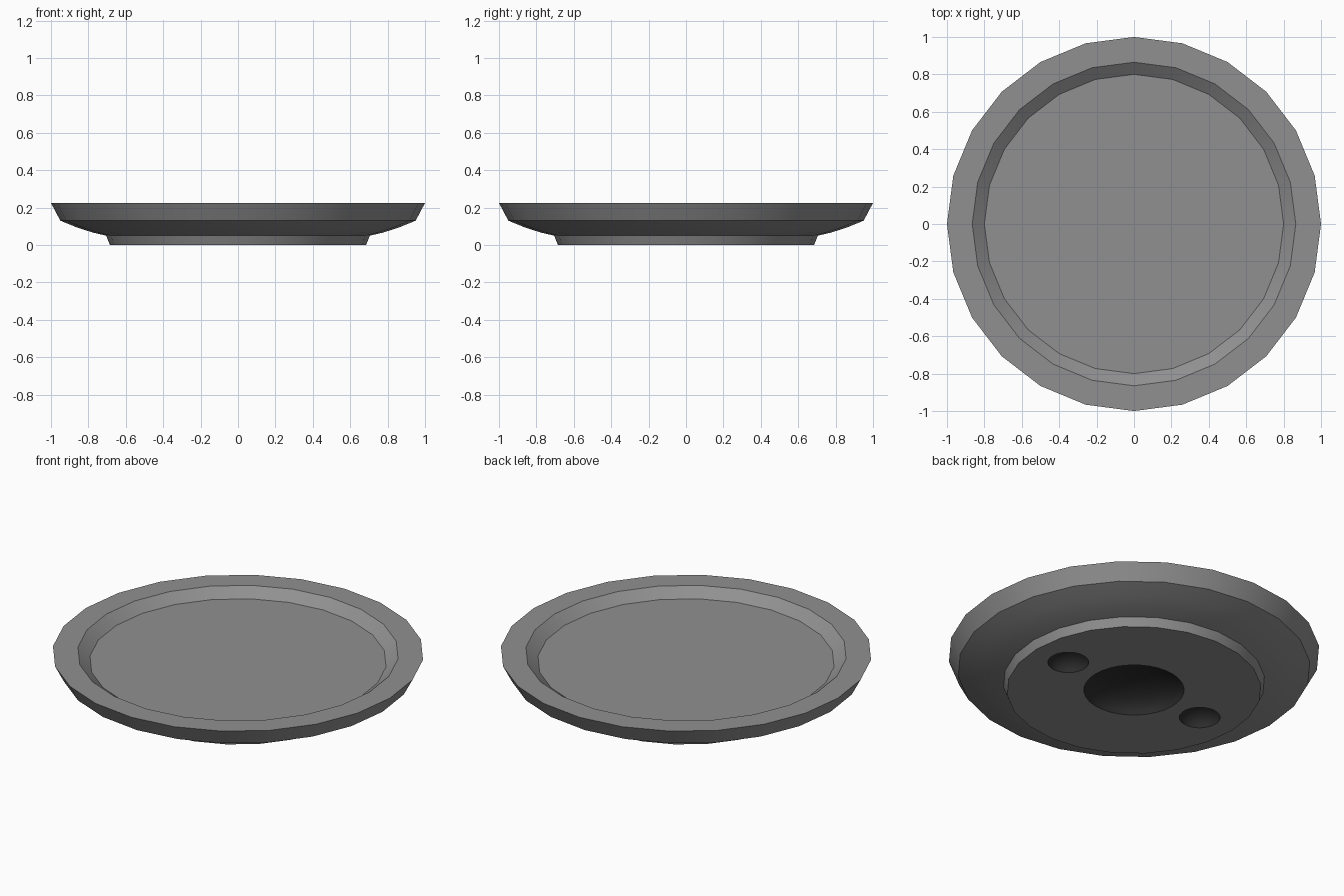
import bpy, bmesh, math

if "Cube" in bpy.data.objects:
    bpy.data.objects.remove(bpy.data.objects["Cube"])

SIDES = 24


def material(name, value):
    m = bpy.data.materials.new(name)
    m.diffuse_color = (value, value, value, 1)
    m.use_nodes = True
    m.node_tree.nodes["Principled BSDF"].inputs["Base Color"].default_value = m.diffuse_color
    return m


def ring(bm, r, z, n, cx=0.0):
    return [bm.verts.new((cx + r * math.cos(2 * math.pi * i / n),
                          r * math.sin(2 * math.pi * i / n), z)) for i in range(n)]


def bridge(bm, a, b, mat=0):
    n = len(a)
    for i in range(n):
        j = (i + 1) % n
        bm.faces.new((a[i], a[j], b[j], b[i])).material_index = mat


def loop_edges(bm, verts):
    return [bm.edges.get((verts[i], verts[i - 1])) for i in range(len(verts))]


bm = bmesh.new()

# lathed dish: foot, curved underside, flared edge, flat rim, recessed floor
profile = [(0.685, 0), (0.705, 0.05), (0.775, 0.066), (0.86, 0.093), (0.95, 0.13),
           (1.0, 0.225), (0.865, 0.225), (0.80, 0.175)]
rings = [ring(bm, r, z, SIDES) for r, z in profile]
for a, b in zip(rings, rings[1:]):
    bridge(bm, a, b)
bm.faces.new(rings[-1])

# dark rounded recesses in the underside
bottom_edges = loop_edges(bm, rings[0])
STEPS = 8
for cx, radius, depth in ((0, 0.27, 0.12), (0.462, 0.11, 0.08), (-0.462, 0.11, 0.08)):
    lip = ring(bm, radius, 0, 32, cx)
    prev = lip
    for s in range(1, STEPS):
        t = s / STEPS * math.pi / 2
        cur = ring(bm, radius * math.cos(t), depth * math.sin(t), 32, cx)
        bridge(bm, prev, cur, 1)
        prev = cur
    bm.faces.new(prev).material_index = 1
    bottom_edges += loop_edges(bm, lip)

# flat underside around the recesses
bmesh.ops.triangle_fill(bm, use_beauty=True, use_dissolve=False,
                        edges=bottom_edges, normal=(0, 0, -1))
bmesh.ops.recalc_face_normals(bm, faces=bm.faces[:])

mesh = bpy.data.meshes.new("dish")
bm.to_mesh(mesh)
bm.free()
mesh.materials.append(material("mid grey", 0.28))
mesh.materials.append(material("near black", 0.025))
dish = bpy.data.objects.new("dish", mesh)
bpy.context.collection.objects.link(dish)
bpy.context.view_layer.objects.active = dish
dish.select_set(True)
bpy.ops.object.shade_smooth_by_angle(angle=math.radians(30))
